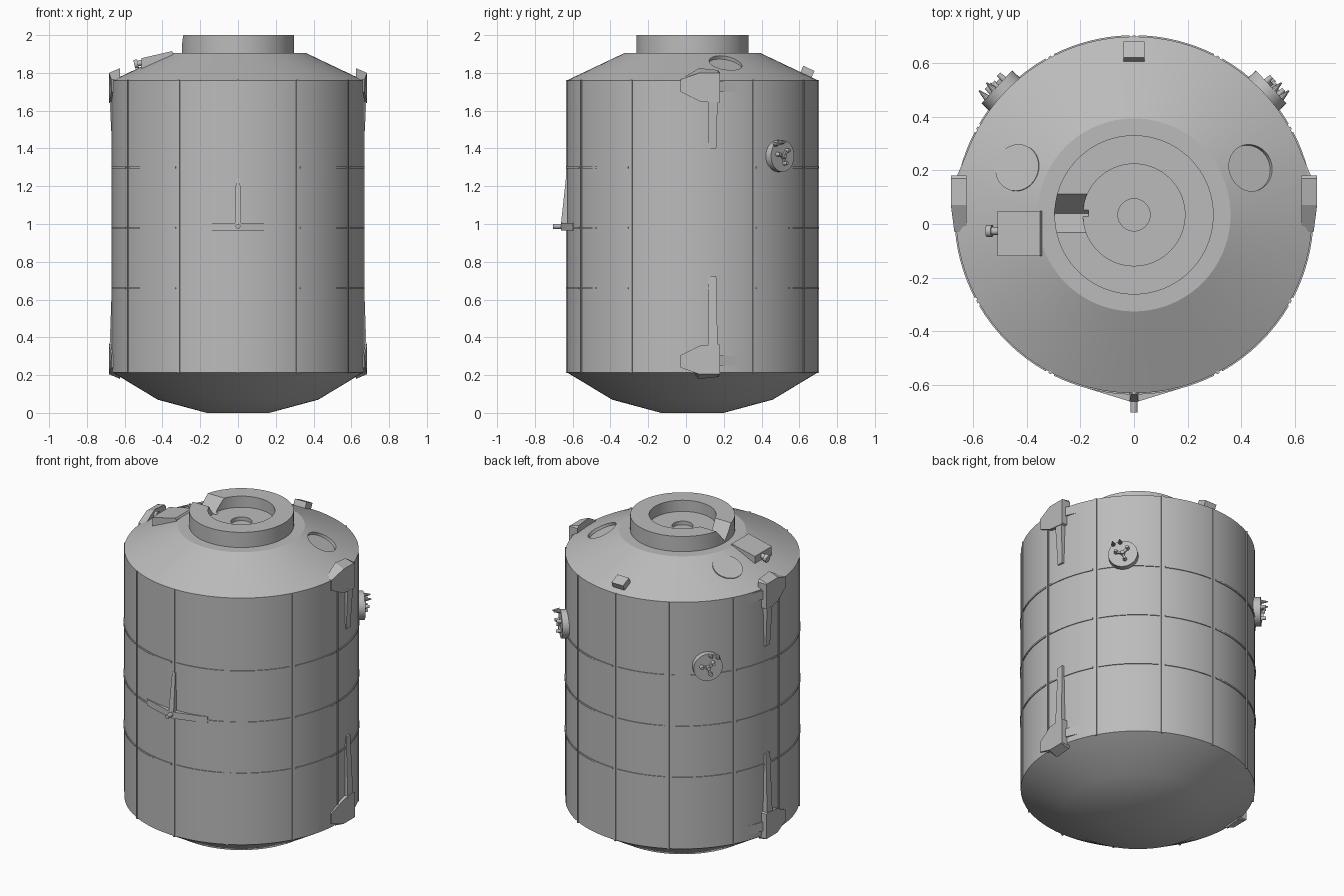
import bpy, bmesh
from math import sin, cos, radians, pi
from mathutils import Matrix, Vector

old = bpy.data.objects.get("Cube")
if old:
    bpy.data.objects.remove(old, do_unlink=True)

CY = 0.034          # tank axis offset in y
R = 0.665           # tank radius
parts = []

grey = bpy.data.materials.new("plain grey")
grey.use_nodes = True
colour = (0.5, 0.5, 0.5, 1)
grey.diffuse_color = colour
grey.node_tree.nodes["Principled BSDF"].inputs["Base Color"].default_value = colour


def finish(name, bm):
    bmesh.ops.remove_doubles(bm, verts=bm.verts, dist=1e-5)
    bmesh.ops.recalc_face_normals(bm, faces=bm.faces)
    mesh = bpy.data.meshes.new(name)
    bm.to_mesh(mesh)
    bm.free()
    mesh.materials.append(grey)
    ob = bpy.data.objects.new(name, mesh)
    bpy.context.collection.objects.link(ob)
    parts.append(ob)
    return ob


def lathe(name, profile, start=0, end=360, steps=96, closed=False):
    """Turn an (r, z) profile about the tank axis; angles run from front to +x."""
    bm = bmesh.new()
    rings = []
    for i in range(steps + 1):
        a = radians(start + (end - start) * i / steps)
        rings.append([bm.verts.new((r * sin(a), CY - r * cos(a), z)) for r, z in profile])
    n = len(profile)
    for p, q in zip(rings, rings[1:]):
        for j in range(n if closed else n - 1):
            k = (j + 1) % n
            bm.faces.new((p[j], q[j], q[k], p[k]))
    if closed and end - start < 360:
        bm.faces.new(rings[0])
        bm.faces.new(rings[-1])
    bmesh.ops.remove_doubles(bm, verts=bm.verts, dist=1e-5)
    bmesh.ops.dissolve_degenerate(bm, edges=bm.edges, dist=1e-5)
    return finish(name, bm)


def loft(name, lower, upper):
    """Solid between two matching outlines of 3D points."""
    bm = bmesh.new()
    a = [bm.verts.new(p) for p in lower]
    b = [bm.verts.new(p) for p in upper]
    bm.faces.new(a)
    bm.faces.new(b)
    for i in range(len(a)):
        k = (i + 1) % len(a)
        bm.faces.new((a[i], a[k], b[k], b[i]))
    return finish(name, bm)


def box(name, size, matrix):
    bm = bmesh.new()
    bmesh.ops.create_cube(bm, size=1, matrix=matrix @ Matrix.Diagonal((*size, 1)))
    return finish(name, bm)


def rod(name, r1, r2, depth, matrix, sides=32):
    bm = bmesh.new()
    bmesh.ops.create_cone(bm, cap_ends=True, segments=sides, radius1=r1, radius2=r2,
                          depth=depth, matrix=matrix)
    return finish(name, bm)


def cut(ob, cutter):
    parts.remove(cutter)
    cutter.hide_render = True
    cutter.hide_viewport = True
    mod = ob.modifiers.new("cut", 'BOOLEAN')
    mod.operation, mod.solver, mod.object = 'DIFFERENCE', 'EXACT', cutter


# Tank shell with cone roof and shallow dished base
tank = lathe("tank_shell", [(0, 0), (0.165, 0), (0.425, 0.07), (R, 0.215), (R, 1.76),
                            (0.36, 1.905), (0, 1.905)])

# Neck with stepped recess and a V notch in its rim
neck = lathe("neck", [(0, 1.89), (0.297, 1.89), (0.297, 2.0), (0.19, 2.0), (0.19, 1.93),
                      (0.06, 1.93), (0.06, 1.907), (0, 1.907)])
notch = [(-0.044, 2.015), (0.124, 2.015), (0.04, 1.915)]
cut(neck, loft("notch_cutter", [(-0.32, y, z) for y, z in notch], [(-0.17, y, z) for y, z in notch]))

# Vertical seam ribs
SEAMS = [0, 28, 61, 90, 119, 152, 180, 208, 241, 270, 299, 332]
for a in SEAMS:
    lathe("seam_rib", [(R - 0.01, 0.21), (R + 0.005, 0.21), (R + 0.005, 1.762), (R - 0.01, 1.762)],
          a - 0.5, a + 0.5, 1, True)

# Horizontal bands, broken at each seam
for z in (0.66, 0.98, 1.3):
    for a, b in zip(SEAMS, SEAMS[1:] + [360]):
        lathe("band", [(R - 0.01, z - 0.005), (R + 0.005, z - 0.005), (R + 0.005, z + 0.005),
                       (R - 0.01, z + 0.005)], a + 1.5, b - 1.5, 8, True)

# Side brackets with tapered rods and rear arms, on both sides and both ends
outline = [(-0.03, 0.765), (0.07, 0.825), (0.17, 0.815), (0.18, 0.80), (0.18, 0.645), (0.17, 0.64),
           (0.07, 0.65), (-0.03, 0.70)]
for s in (1, -1):
    for base, f, reach in ((1, 1, 0.40), (1, -1, 0.28)):
        def up(z):
            return base + z if f == 1 else base - z + 0.005
        loft("side_bracket", [(s * 0.625, y, up(z)) for y, z in outline],
             [(s * (0.683 if y > 0 else 0.67), y, up(min(z, 0.80))) for y, z in outline])
        loft("bracket_rod", [(s * x, y, up(0.66)) for x, y in ((0.64, 0.115), (0.68, 0.115), (0.68, 0.168), (0.64, 0.168))],
             [(s * x, y, up(reach)) for x, y in ((0.64, 0.12), (0.666, 0.12), (0.666, 0.16), (0.64, 0.16))])
        arm = [(0.64, 0.17), (0.664, 0.17), (0.615, 0.285), (0.60, 0.285)]
        loft("bracket_arm", [(s * x, y, up(0.70)) for x, y in arm], [(s * x, y, up(0.755)) for x, y in arm])

# Front handle: bent cross bar, tapered upright, pivot pin
bar = [(-0.21, -0.59), (-0.21, -0.602), (-0.015, -0.662), (0.015, -0.662), (0.21, -0.602), (0.21, -0.59), (0, -0.61)]
loft("cross_bar", [(x, y, 0.965) for x, y in bar], [(x, y, 1.005) for x, y in bar])
loft("upright", [(-0.017, -0.62, 1.0), (0.017, -0.62, 1.0), (0.017, -0.662, 1.0), (-0.017, -0.662, 1.0)],
     [(-0.011, -0.62, 1.24), (0.011, -0.62, 1.24), (0.011, -0.636, 1.24), (-0.011, -0.636, 1.24)])
rod("pivot_pin", 0.013, 0.013, 0.08, Matrix.Translation((0, -0.663, 0.987)) @ Matrix.Rotation(pi / 2, 4, 'X'), 12)

# Rear ports: disc, three-armed star with studs, clip cones
for s in (1, -1):
    phi = radians(43) if s == 1 else radians(137)
    frame = (Matrix.Translation((0, CY, 1.36)) @ Matrix.Rotation(phi, 4, 'Z')
             @ Matrix.Rotation(pi / 2, 4, 'Y') @ Matrix.Translation((0, 0, 0.7)))
    rod("port_disc", 0.084, 0.084, 0.08, frame @ Matrix.Translation((0, 0, -0.04)))
    rod("port_hub", 0.014, 0.012, 0.024, frame @ Matrix.Translation((0, 0, 0.01)), 16)
    for i in range(3):
        turn = frame @ Matrix.Rotation(i * 2 * pi / 3 + 0.3, 4, 'Z')
        box("port_arm", (0.038, 0.014, 0.014), turn @ Matrix.Translation((0.02, 0, 0.006)))
        rod("port_stud", 0.012, 0.009, 0.028, turn @ Matrix.Translation((0.04, 0, 0.013)), 12)
    for x, y in ((-0.062, -0.055), (-0.072, -0.015)):
        rod("port_clip", 0.013, 0.003, 0.04, frame @ Matrix.Translation((x, s * y, 0.018)), 10)

# Roof hatches: a sunk one and a flush one
tilt = Vector((0.145, 0, 0.305)).normalized()
for s in (1, -1):
    rel = Vector((s * 0.435, 0.21 - CY, 0))
    r = rel.length
    z = 1.76 + 0.145 * (R - r) / (R - 0.36)
    normal = Vector((rel.x / r * tilt.x, rel.y / r * tilt.x, tilt.z))
    place = Matrix.Translation((rel.x, 0.21, z)) @ normal.to_track_quat('Z', 'Y').to_matrix().to_4x4()
    if s == 1:
        cut(tank, rod("hatch_cutter", 0.088, 0.088, 0.06, place @ Matrix.Translation((0, 0, 0.01)), 48))
    else:
        rod("flush_hatch", 0.088, 0.088, 0.008, place, 48)

# Roof housing with knob
side = [(-0.51, 1.80), (-0.51, 1.878), (-0.35, 1.915), (-0.343, 1.905), (-0.35, 1.85)]
loft("roof_housing", [(x, -0.12, z) for x, z in side], [(x, 0.048, z) for x, z in side])
lean = Matrix.Translation((-0.52, -0.026, 1.852)) @ Matrix.Rotation(radians(-103), 4, 'Y')
rod("housing_knob", 0.015, 0.015, 0.04, lean, 16)
rod("knob_cap", 0.023, 0.023, 0.02, lean @ Matrix.Translation((0, 0, 0.02)), 16)

# Small block at the back of the roof
box("rear_block", (0.08, 0.065, 0.07),
    Matrix.Translation((0, 0.636, 1.792)) @ Matrix.Rotation(radians(-25), 4, 'X'))

# Smooth round surfaces, keep edges sharp
bpy.ops.object.select_all(action='DESELECT')
for ob in parts:
    ob.select_set(True)
bpy.context.view_layer.objects.active = tank
bpy.ops.object.shade_smooth_by_angle(angle=radians(25))
